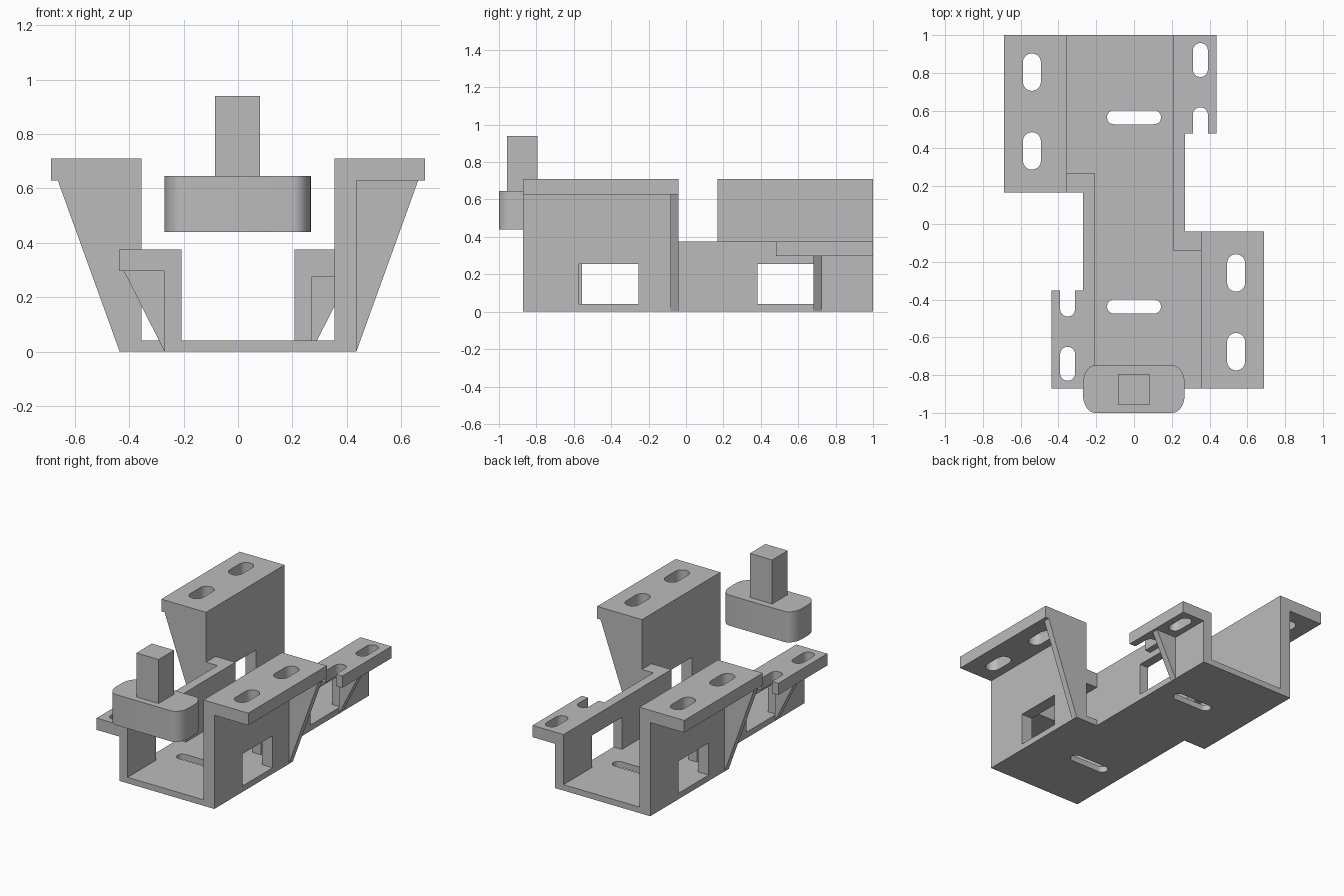
import bpy, bmesh, math
from mathutils import Vector

if "Cube" in bpy.data.objects:
    bpy.data.objects.remove(bpy.data.objects["Cube"])

CY = 0.064          # bracket is two-fold symmetric about (0, CY)
grey = bpy.data.materials.new("plain grey")
grey.diffuse_color = (0.5, 0.5, 0.5, 1)
grey.use_nodes = True
grey.node_tree.nodes["Principled BSDF"].inputs["Base Color"].default_value = grey.diffuse_color


def prism(name, pts, a, b, axis="z", turn=False):
    """Extrude a profile: axis z takes (x, y) points, axis y takes (x, z) points."""
    bm = bmesh.new()
    place = (lambda p, t: Vector((p[0], p[1], t))) if axis == "z" else (lambda p, t: Vector((p[0], t, p[1])))
    lo = [bm.verts.new(place(p, a)) for p in pts]
    hi = [bm.verts.new(place(p, b)) for p in pts]
    bm.faces.new(lo)
    bm.faces.new(hi)
    n = len(pts)
    for i in range(n):
        j = (i + 1) % n
        bm.faces.new((lo[i], lo[j], hi[j], hi[i]))
    if turn:        # half turn about the bracket's middle
        for v in bm.verts:
            v.co.x, v.co.y = -v.co.x, 2 * CY - v.co.y
    bmesh.ops.recalc_face_normals(bm, faces=bm.faces)
    me = bpy.data.meshes.new(name)
    bm.to_mesh(me)
    bm.free()
    me.materials.append(grey)
    ob = bpy.data.objects.new(name, me)
    bpy.context.collection.objects.link(ob)
    return ob


def rect(x0, x1, y0, y1):
    return [(x0, y0), (x1, y0), (x1, y1), (x0, y1)]


def rounded(x0, x1, y0, y1, rx, ry, seg=8):
    pts = []
    corners = [(x1 - rx, y1 - ry), (x0 + rx, y1 - ry), (x0 + rx, y0 + ry), (x1 - rx, y0 + ry)]
    for k, (cx, cy) in enumerate(corners):
        for i in range(seg + 1):
            t = math.pi / 2 * (k + i / seg)
            p = (cx + rx * math.cos(t), cy + ry * math.sin(t))
            if not pts or math.dist(p, pts[-1]) > 1e-4:
                pts.append(p)
    if math.dist(pts[0], pts[-1]) < 1e-4:
        pts.pop()
    return pts


def boolean(target, tool, op):
    mod = target.modifiers.new("bool", "BOOLEAN")
    mod.operation, mod.solver, mod.object = op, "EXACT", tool
    bpy.context.view_layer.update()
    dg = bpy.context.evaluated_depsgraph_get()
    me = bpy.data.meshes.new_from_object(target.evaluated_get(dg))
    target.modifiers.clear()
    target.data = me
    bpy.data.objects.remove(tool)


def smooth(ob):
    bpy.ops.object.select_all(action="DESELECT")
    ob.select_set(True)
    bpy.context.view_layer.objects.active = ob
    bpy.ops.object.shade_smooth_by_angle(angle=math.radians(30))


# Stepped base plate
F = -0.872          # front edge
half = [(-0.27, F), (0.435, F), (0.435, -0.04), (0.27, -0.04)]
bracket = prism("bracket", half + [(-x, 2 * CY - y) for x, y in half], 0, 0.04)

tall = [(0.355, 0), (0.435, 0), (0.435, 0.628), (0.687, 0.628), (0.687, 0.71), (0.355, 0.71)]

for turn in (False, True):
    # Tall wall with flange, low wall, its flange, and the bridge joining walls
    for part in (
        prism("tall_wall", tall, F, -0.04, "y", turn),
        prism("low_wall", rect(-0.27, -0.208, 0, 0.376), F, 0.27, "y", turn),
        prism("low_flange", rect(-0.438, -0.208, 0.297, 0.376), F, -0.352, "y", turn),
        prism("bridge", rect(-0.37, -0.208, 0.275, 0.376), 0.168, 0.27, "y", turn),
    ):
        boolean(bracket, part, "UNION")

for turn in (False, True):
    # Side windows and flange and floor slots
    cuts = [
        (rect(0.33, 0.46, -0.571, -0.254), 0.04, 0.255),
        (rect(-0.29, -0.19, -0.571, -0.254), 0.04, 0.255),
        (rounded(-0.143, 0.143, -0.474, -0.4, 0.037, 0.037), -0.05, 0.1),
        (rounded(0.493, 0.588, -0.775, -0.577, 0.0475, 0.0475), 0.55, 0.8),
        (rounded(0.493, 0.588, -0.358, -0.16, 0.0475, 0.0475), 0.55, 0.8),
        (rounded(-0.391, -0.312, -0.83, -0.65, 0.0395, 0.0395), 0.26, 0.45),
        (rounded(-0.391, -0.312, -0.49, -0.25, 0.0395, 0.0395), 0.26, 0.45),
    ]
    for pts, a, b in cuts:
        boolean(bracket, prism("cutter", pts, a, b, "z", turn), "DIFFERENCE")

for turn in (False, True):
    # Triangular ribs under the flanges
    for part in (
        prism("tall_rib", [(0.435, 0), (0.662, 0.628), (0.435, 0.628)], -0.083, -0.04, "y", turn),
        prism("low_rib", [(-0.27, 0), (-0.27, 0.297), (-0.42, 0.297)], -0.598, -0.555, "y", turn),
    ):
        boolean(bracket, part, "UNION")
smooth(bracket)

# Floating plug: rounded block with a square peg on top
plug = prism("plug_block", rounded(-0.27, 0.268, -1.0, -0.748, 0.065, 0.095), 0.44, 0.645)
smooth(plug)
prism("plug_peg", rect(-0.084, 0.081, -0.957, -0.793), 0.645, 0.94)
